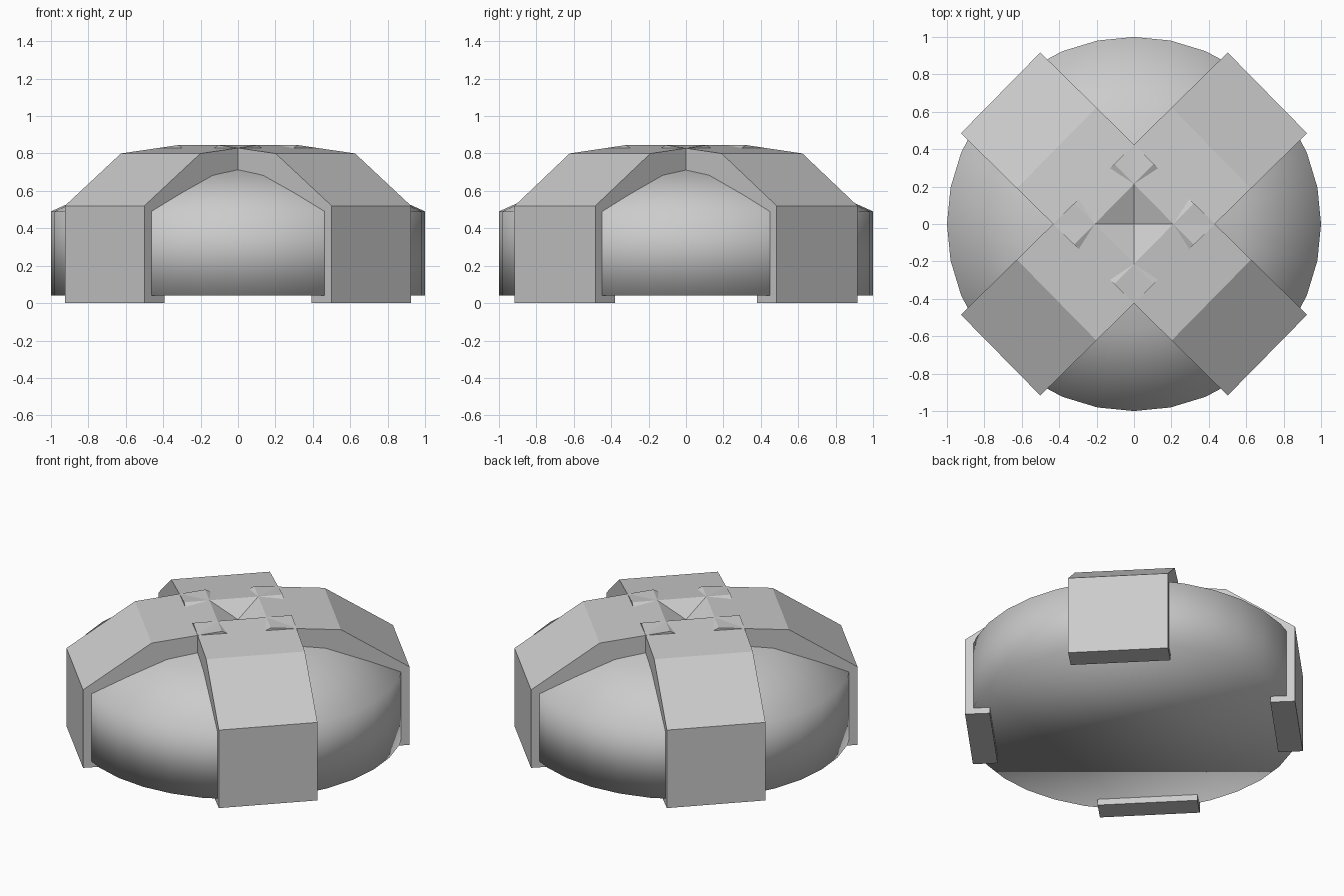
import bpy, bmesh
from math import radians, cos, sin
from mathutils import Vector

if "Cube" in bpy.data.objects:
    bpy.data.objects.remove(bpy.data.objects["Cube"])


def finish(name, bm, smooth=False):
    bmesh.ops.recalc_face_normals(bm, faces=bm.faces)
    me = bpy.data.meshes.new(name)
    bm.to_mesh(me)
    bm.free()
    ob = bpy.data.objects.new(name, me)
    bpy.context.collection.objects.link(ob)
    for p in me.polygons:
        p.use_smooth = smooth
    return ob


# Dome: lathed profile with a closed flat underside
SEG = 32
profile = [(1.0, 0.04), (1.0, 0.49), (0.575, 0.683), (0.25, 0.748)]
bm = bmesh.new()
rings = []
for r, z in profile:
    rings.append([bm.verts.new((r * cos(radians(360 * i / SEG)),
                                r * sin(radians(360 * i / SEG)), z)) for i in range(SEG)])
for low, high in zip(rings, rings[1:]):
    for i in range(SEG):
        j = (i + 1) % SEG
        bm.faces.new((low[i], low[j], high[j], high[i]))
bm.faces.new(rings[0])
tip = bm.verts.new((0, 0, 0.76))
for i in range(SEG):
    bm.faces.new((rings[-1][i], rings[-1][(i + 1) % SEG], tip))
finish("dome", bm, smooth=True)

# Straps: thick bent bands on the diagonals, with sloped inner ends
strap = [(1.0, 0.0), (1.0, 0.52), (0.58, 0.80), (0.15, 0.845),
         (0.0, 0.772), (0.0, 0.70), (0.53, 0.65), (0.85, 0.44), (0.85, 0.0)]
HALF = 0.303


def make_strap(name, angle):
    out = Vector((cos(angle), sin(angle), 0))
    side = Vector((-sin(angle), cos(angle), 0))
    bm = bmesh.new()
    a, b = [[bm.verts.new(out * d + side * s + Vector((0, 0, z))) for d, z in strap]
            for s in (-HALF, HALF)]
    n = len(strap)
    for i in range(n):
        j = (i + 1) % n
        bm.faces.new((a[i], a[j], b[j], b[i]))
    bm.faces.new(a)
    bm.faces.new(b)
    finish(name, bm)


for name, deg in (("strap_back_right", 44.5), ("strap_back_left", 135.5),
                  ("strap_front_left", 224.5), ("strap_front_right", 315.5)):
    make_strap(name, radians(deg))
